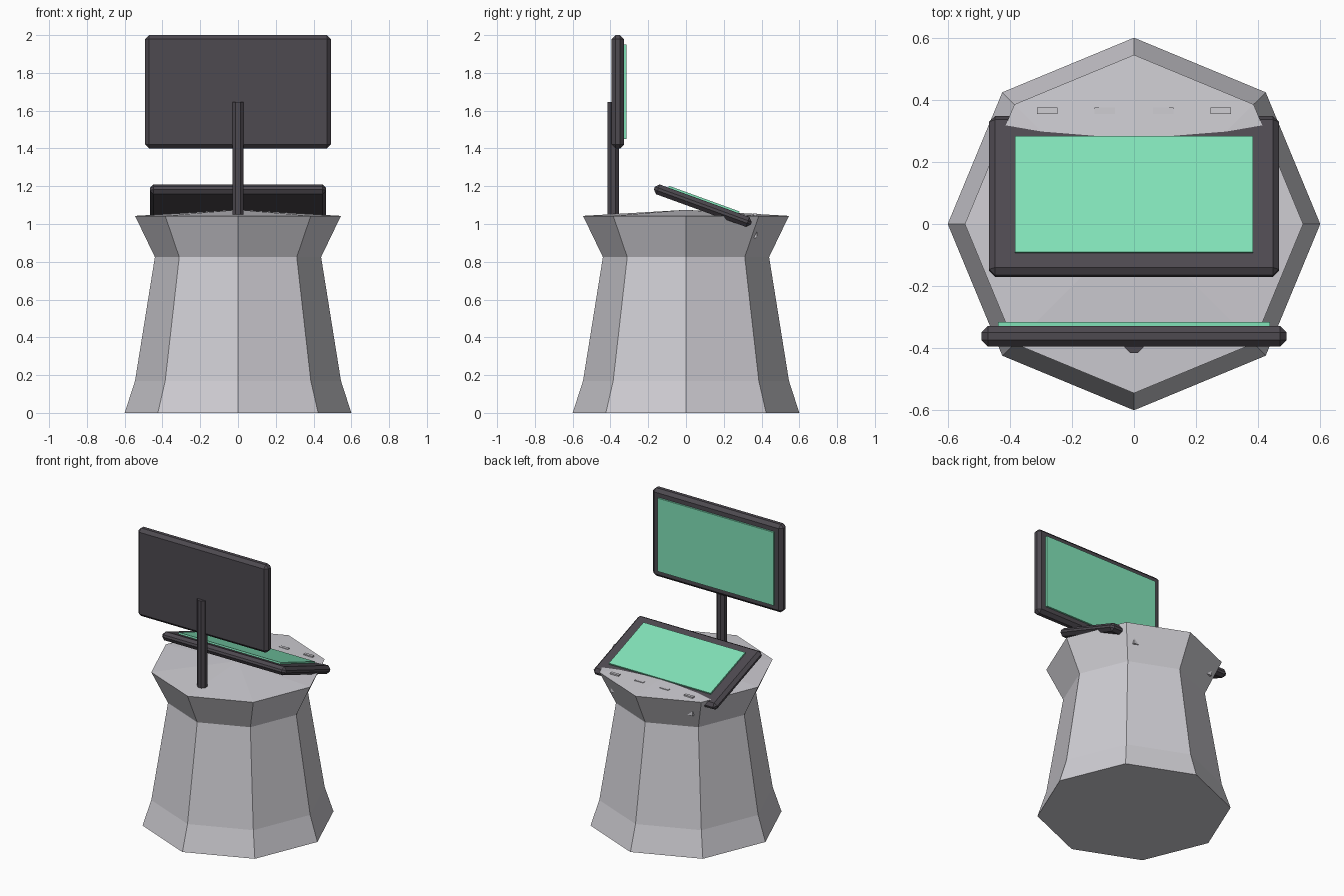
import bpy, bmesh, math
from mathutils import Matrix

if "Cube" in bpy.data.objects:
    bpy.data.objects.remove(bpy.data.objects["Cube"])


def material(name, rgb):
    m = bpy.data.materials.new(name)
    m.diffuse_color = (*rgb, 1)
    m.use_nodes = True
    m.node_tree.nodes["Principled BSDF"].inputs["Base Color"].default_value = m.diffuse_color
    return m


GREY = material("light grey", (0.62, 0.61, 0.65))
DARK = material("dark grey", (0.075, 0.067, 0.08))
GREEN = material("screen green", (0.22, 0.76, 0.48))


def finish(name, bm, mat):
    bmesh.ops.recalc_face_normals(bm, faces=bm.faces)
    me = bpy.data.meshes.new(name)
    bm.to_mesh(me)
    bm.free()
    me.materials.append(mat)
    ob = bpy.data.objects.new(name, me)
    bpy.context.collection.objects.link(ob)
    return ob


def box(name, mat, size, loc, tilt=0.0, bevel=0.0):
    bm = bmesh.new()
    bmesh.ops.create_cube(bm, size=1)
    bmesh.ops.scale(bm, vec=size, verts=bm.verts)
    ob = finish(name, bm, mat)
    ob.matrix_world = Matrix.Translation(loc) @ Matrix.Rotation(tilt, 4, 'X')
    if bevel:
        mod = ob.modifiers.new("chamfer", 'BEVEL')
        mod.width = bevel
        mod.segments = 1
    return ob


# Eight-sided pedestal with flared foot and rim and a shallow pointed top
bm = bmesh.new()
rings = []
for r, z in [(0.6, 0), (0.545, 0.17), (0.44, 0.825), (0.545, 1.043)]:
    rings.append([bm.verts.new((r * math.cos(i * math.pi / 4),
                                r * math.sin(i * math.pi / 4), z)) for i in range(8)])
apex = bm.verts.new((0, 0, 1.075))
bm.faces.new(rings[0])
for i in range(8):
    j = (i + 1) % 8
    for a, b in zip(rings, rings[1:]):
        bm.faces.new((a[i], a[j], b[j], b[i]))
    bm.faces.new((rings[-1][i], rings[-1][j], apex))
finish("pedestal", bm, GREY)

# Keys sunk through the rim
for i, x in enumerate((-0.28, -0.094, 0.094, 0.28)):
    box(f"key_{i + 1}", GREY, (0.066, 0.02, 0.13), (x, 0.365, 0.99))

# Octagonal pole carrying the upright monitor
bm = bmesh.new()
bmesh.ops.create_cone(bm, cap_ends=True, segments=8, depth=0.62,
                      radius1=0.0325, radius2=0.0325,
                      matrix=Matrix.Translation((0, -0.385, 1.335))
                      @ Matrix.Rotation(math.pi / 8, 4, 'Z'))
finish("monitor_pole", bm, DARK)

# Upright monitor
box("monitor_frame", DARK, (0.984, 0.066, 0.6), (0, -0.361, 1.7), bevel=0.021)
box("monitor_screen", GREEN, (0.876, 0.013, 0.5), (0, -0.3225, 1.7))

# Tilted desk console
tilt = math.radians(-20)
cy, cz = 0.089, 1.097
box("console_frame", DARK, (0.934, 0.546, 0.055), (0, cy, cz), tilt, 0.02)
off = 0.031
box("console_screen", GREEN, (0.768, 0.398, 0.013),
    (0, cy - off * math.sin(tilt) - 0.005, cz + off * math.cos(tilt) + 0.002), tilt)
